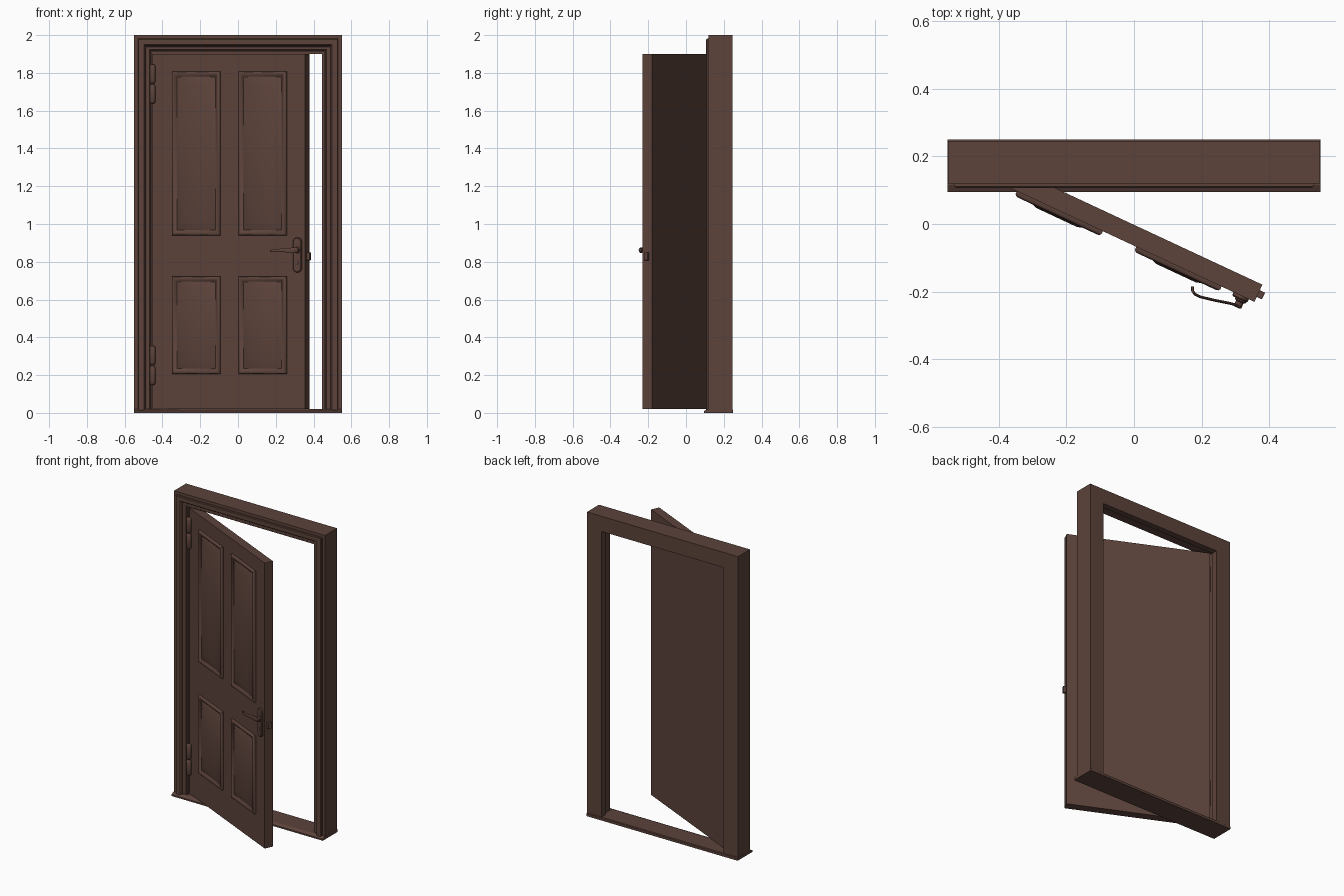
import bpy, bmesh, math
from mathutils import Matrix, Vector

if "Cube" in bpy.data.objects:
    bpy.data.objects.remove(bpy.data.objects["Cube"])

brown = bpy.data.materials.new("dark brown")
brown.diffuse_color = (0.108, 0.056, 0.043, 1)
brown.use_nodes = True
brown.node_tree.nodes["Principled BSDF"].inputs["Base Color"].default_value = brown.diffuse_color

# Local space of the open leaf: x along the leaf, -y out of its front face
LEAF = Matrix.Translation((-0.47, 0.155, 0)) @ Matrix.Rotation(math.radians(-25), 4, 'Z')
WORLD = Matrix.Identity(4)


def finish(name, bm, matrix=WORLD, smooth=None):
    bmesh.ops.recalc_face_normals(bm, faces=bm.faces)
    me = bpy.data.meshes.new(name)
    bm.to_mesh(me)
    bm.free()
    me.transform(matrix)
    me.materials.append(brown)
    ob = bpy.data.objects.new(name, me)
    bpy.context.collection.objects.link(ob)
    if smooth:
        bpy.ops.object.select_all(action='DESELECT')
        ob.select_set(True)
        bpy.context.view_layer.objects.active = ob
        bpy.ops.object.shade_smooth_by_angle(angle=math.radians(smooth))
    return ob


def loft(name, rings, matrix=WORLD, smooth=None, start=True, end=True):
    """Skin closed rings of equal size, with optional end caps."""
    bm = bmesh.new()
    vs = [[bm.verts.new(p) for p in r] for r in rings]
    n = len(vs[0])
    for a, b in zip(vs, vs[1:]):
        for i in range(n):
            j = (i + 1) % n
            bm.faces.new((a[i], a[j], b[j], b[i]))
    if start:
        bm.faces.new(vs[0])
    if end:
        bm.faces.new(vs[-1])
    return finish(name, bm, matrix, smooth)


def box(name, x, y, z, matrix=WORLD, bevel=0):
    bm = bmesh.new()
    bmesh.ops.create_cube(bm, size=1)
    for v in bm.verts:
        v.co = [r[0] + (c + 0.5) * (r[1] - r[0]) for r, c in zip((x, y, z), v.co)]
    if bevel:
        bmesh.ops.bevel(bm, geom=bm.edges[:], offset=bevel, segments=2, affect='EDGES', profile=0.5)
    return finish(name, bm, matrix)


# Frame: stepped section (inset, y) swept up, across and down with mitred corners
section = [(0, 0.245), (0, 0.12), (0.02, 0.12), (0.02, 0.111), (0.024, 0.107), (0.052, 0.107),
           (0.056, 0.111), (0.060, 0.124), (0.066, 0.128), (0.082, 0.128), (0.086, 0.134),
           (0.092, 0.134), (0.092, 0.205), (0.106, 0.205), (0.106, 0.245)]
loft("door_frame", [
    [(-0.55 + d, y, 0.015) for d, y in section],
    [(-0.55 + d, y, 2 - d * 0.94) for d, y in section],
    [(0.55 - d, y, 2 - d * 0.94) for d, y in section],
    [(0.55 - d, y, 0.015) for d, y in section]])

# Sill with a chamfered nose
sill = [(0.095, 0), (0.25, 0), (0.25, 0.016), (0.245, 0.02), (0.115, 0.02), (0.095, 0.01)]
loft("sill", [[(x, y, z) for y, z in sill] for x in (-0.551, 0.551)])

# Door leaf
box("door_leaf", (0.015, 0.911), (0, 0.056), (0.021, 1.90), LEAF)

# Raised panels: moulding and bevelled field as concentric rectangles
panel = [(0, -0.002), (0, 0.009), (0.004, 0.014), (0.010, 0.016), (0.016, 0.014),
         (0.022, 0.007), (0.028, 0.004), (0.034, 0.007), (0.074, 0.021)]
for row, z0, z1 in (("upper", 0.94, 1.807), ("lower", 0.206, 0.722)):
    for side, x0, x1 in (("left", 0.137, 0.417), ("right", 0.526, 0.804)):
        loft(f"{row}_{side}_panel",
             [[(x0 + d, -h, z0 + d), (x1 - d, -h, z0 + d), (x1 - d, -h, z1 - d), (x0 + d, -h, z1 - d)]
              for d, h in panel], LEAF, 40, start=False)

# Hinges: two rounded knuckles each and a flat leaf behind
for name, z0 in (("lower", 0.147), ("upper", 1.637)):
    for part, a, b in (("bottom", z0, z0 + 0.102), ("top", z0 + 0.106, z0 + 0.208)):
        shape = [(a, 0.006), (a + 0.004, 0.012), (a + 0.012, 0.016),
                 (b - 0.012, 0.016), (b - 0.004, 0.012), (b, 0.006)]
        loft(f"{name}_hinge_{part}_knuckle",
             [[(-0.452 + r * math.cos(t * math.pi / 8), 0.135 + r * math.sin(t * math.pi / 8), z)
               for t in range(16)] for z, r in shape], smooth=40)
    box(f"{name}_hinge_plate", (-0.462, -0.440), (0.135, 0.17), (z0 + 0.015, z0 + 0.193))


# Handle back plate: upright rounded slab with a chamfered rim
def stadium(cx, cz, hw, hh, y):
    pts = []
    for i in range(18):
        t = math.pi * (i if i < 9 else i - 1) / 8
        off = (hh - hw) * (1 if i < 9 else -1)
        pts.append((cx + hw * math.cos(t), y, cz + off + hw * math.sin(t)))
    return pts


loft("handle_plate", [stadium(0.868, 0.836, 0.025 - d, 0.093 - d, -h)
                      for d, h in ((0, -0.002), (0, 0.008), (0.004, 0.012))], LEAF, 40)


# Handle neck and keyhole boss
def disc(cx, cz, r, y):
    return [(cx + r * math.cos(t * math.pi / 8), y, cz + r * math.sin(t * math.pi / 8)) for t in range(16)]


loft("handle_neck", [disc(0.872, 0.862, r, -h) for r, h in
                     ((0.017, 0.008), (0.017, 0.015), (0.012, 0.019), (0.012, 0.034), (0.008, 0.037))],
     LEAF, 40)
loft("keyhole_boss", [disc(0.868, 0.795, r, -h) for r, h in
                      ((0.010, 0.010), (0.010, 0.014), (0.008, 0.015))], LEAF, 40)

# Lever: tapered flat oval following a curve that hooks back to the leaf
path = [(0.884, 0.029, 0.860, 0.010), (0.872, 0.030, 0.861, 0.016), (0.845, 0.035, 0.861, 0.014),
        (0.80, 0.046, 0.861, 0.010), (0.760, 0.054, 0.859, 0.008), (0.742, 0.054, 0.858, 0.007),
        (0.731, 0.047, 0.857, 0.006), (0.726, 0.036, 0.857, 0.005)]
rings = []
for i, (u, v, z, h) in enumerate(path):
    a, b = path[max(i - 1, 0)], path[min(i + 1, len(path) - 1)]
    tan = Vector((b[0] - a[0], -(b[1] - a[1]), 0)).normalized()
    nor = Vector((-tan.y, tan.x, 0))
    rings.append([Vector((u, -v, z)) + nor * 0.004 * math.cos(k * math.pi / 5)
                  + Vector((0, 0, h * math.sin(k * math.pi / 5))) for k in range(10)])
loft("handle_lever", rings, LEAF, 50)

# Latch bolt in the leaf's free edge
box("latch_bolt", (0.90, 0.928), (0.016, 0.038), (0.808, 0.85), LEAF, 0.002)
